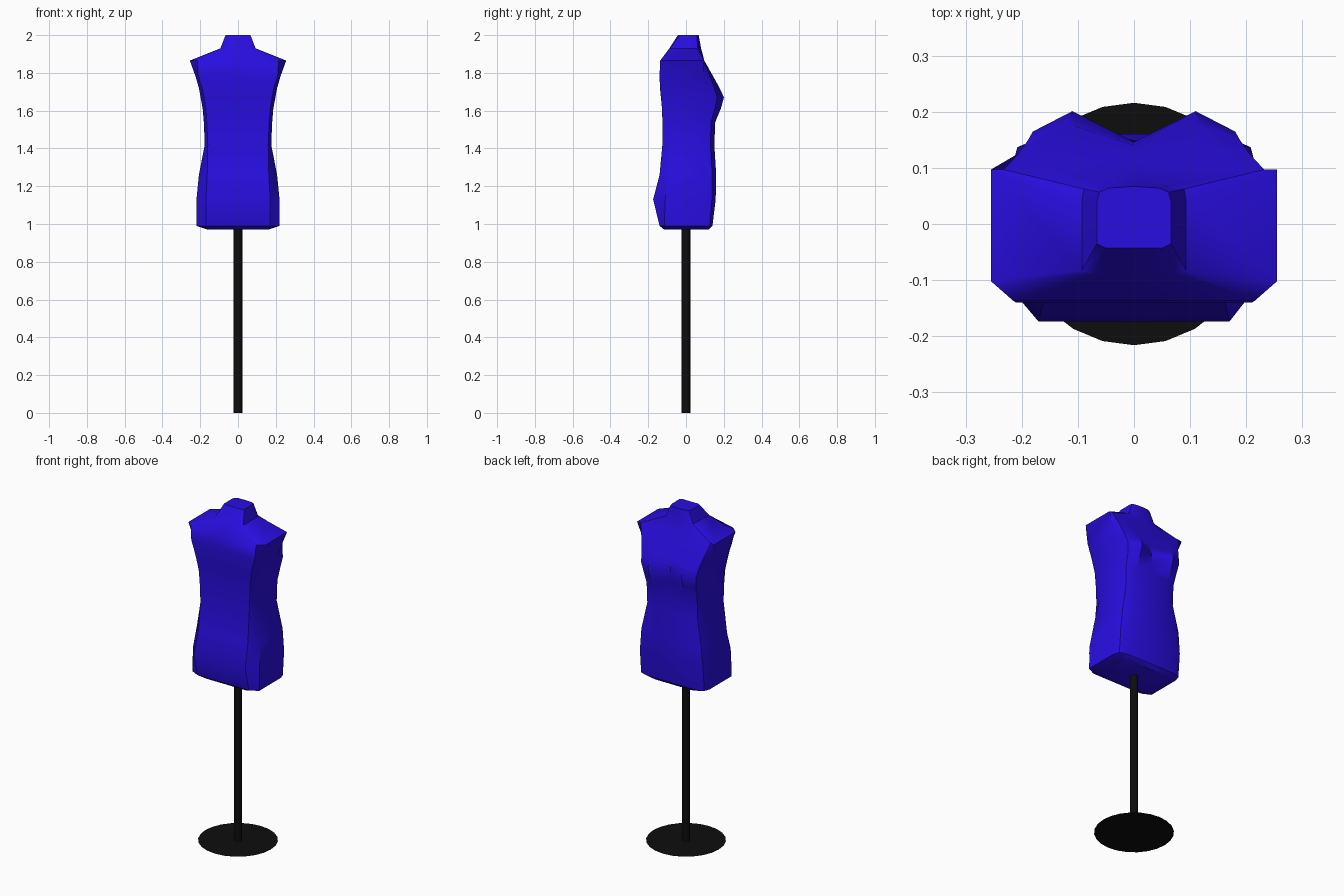
import bpy, bmesh, math

def material(name, rgb):
    m = bpy.data.materials.new(name)
    m.diffuse_color = (*rgb, 1)
    return m

BLUE = material("blue_fabric", (0.022, 0.004, 0.75))
BLACK = material("black_metal", (0.004, 0.004, 0.004))

def finish(bm, name, mat, angle):
    bmesh.ops.recalc_face_normals(bm, faces=bm.faces)
    me = bpy.data.meshes.new(name)
    bm.to_mesh(me)
    bm.free()
    me.materials.append(mat)
    ob = bpy.data.objects.new(name, me)
    bpy.context.collection.objects.link(ob)
    bpy.ops.object.select_all(action='DESELECT')
    ob.select_set(True)
    bpy.context.view_layer.objects.active = ob
    bpy.ops.object.shade_smooth_by_angle(angle=math.radians(angle))
    return ob

# Flat round base plate
bm = bmesh.new()
bmesh.ops.create_circle(bm, cap_ends=True, segments=24, radius=0.216)
finish(bm, "base_plate", BLACK, 30)

# Pole
bm = bmesh.new()
bmesh.ops.create_cone(bm, cap_ends=True, segments=16, radius1=0.023, radius2=0.023, depth=1.0)
bmesh.ops.translate(bm, verts=bm.verts, vec=(0, 0, 0.5))
finish(bm, "pole", BLACK, 40)

# Torso sections: z, back half width, back y, side half width,
# side back y, side front y, front half width, front y, front centre y
SECTIONS = [
    (0.97, 0.13, -0.115, 0.16, -0.09, 0.08, 0.12, 0.12, 0.12),
    (0.99, 0.17, -0.14, 0.22, -0.115, 0.09, 0.16, 0.14, 0.14),
    (1.13, 0.17, -0.174, 0.22, -0.11, 0.09, 0.16, 0.157, 0.157),
    (1.26, 0.163, -0.14, 0.207, -0.09, 0.09, 0.155, 0.16, 0.16),
    (1.42, 0.16, -0.125, 0.176, -0.08, 0.08, 0.12, 0.15, 0.15),
    (1.54, 0.165, -0.125, 0.181, -0.085, 0.08, 0.11, 0.155, 0.148),
    (1.61, 0.17, -0.127, 0.187, -0.09, 0.08, 0.11, 0.184, 0.146),
    (1.67, 0.18, -0.133, 0.198, -0.092, 0.08, 0.11, 0.201, 0.146),
    (1.72, 0.19, -0.138, 0.207, -0.096, 0.085, 0.115, 0.178, 0.14),
    (1.785, 0.21, -0.14, 0.226, -0.1, 0.09, 0.12, 0.142, 0.122),
    (1.865, 0.215, -0.137, 0.255, -0.102, 0.097, 0.14, 0.097, 0.097),
    (1.93, 0.07, -0.088, 0.093, -0.083, 0.04, 0.075, 0.072, 0.08),
    (2.0, 0.05, -0.043, 0.066, -0.035, 0.04, 0.045, 0.064, 0.067),
]

bm = bmesh.new()
rings = []
for z, xb, yb, xs, y1, y2, xf, yf, yc in SECTIONS:
    half = [(xb, yb), (xs, y1), (xs, y2),
            (xs * 0.8 + xf * 0.2, y2 + (yf - y2) * 0.7), (xf, yf)]
    pts = [(0, yb)] + half + [(0, yc)] + [(-x, y) for x, y in reversed(half)]
    rings.append([bm.verts.new((x, y, z)) for x, y in pts])
for a, b in zip(rings, rings[1:]):
    for i in range(len(a)):
        j = (i + 1) % len(a)
        bm.faces.new((a[i], a[j], b[j], b[i]))
bm.faces.new(rings[0])
bm.faces.new(rings[-1])
finish(bm, "torso", BLUE, 35)
